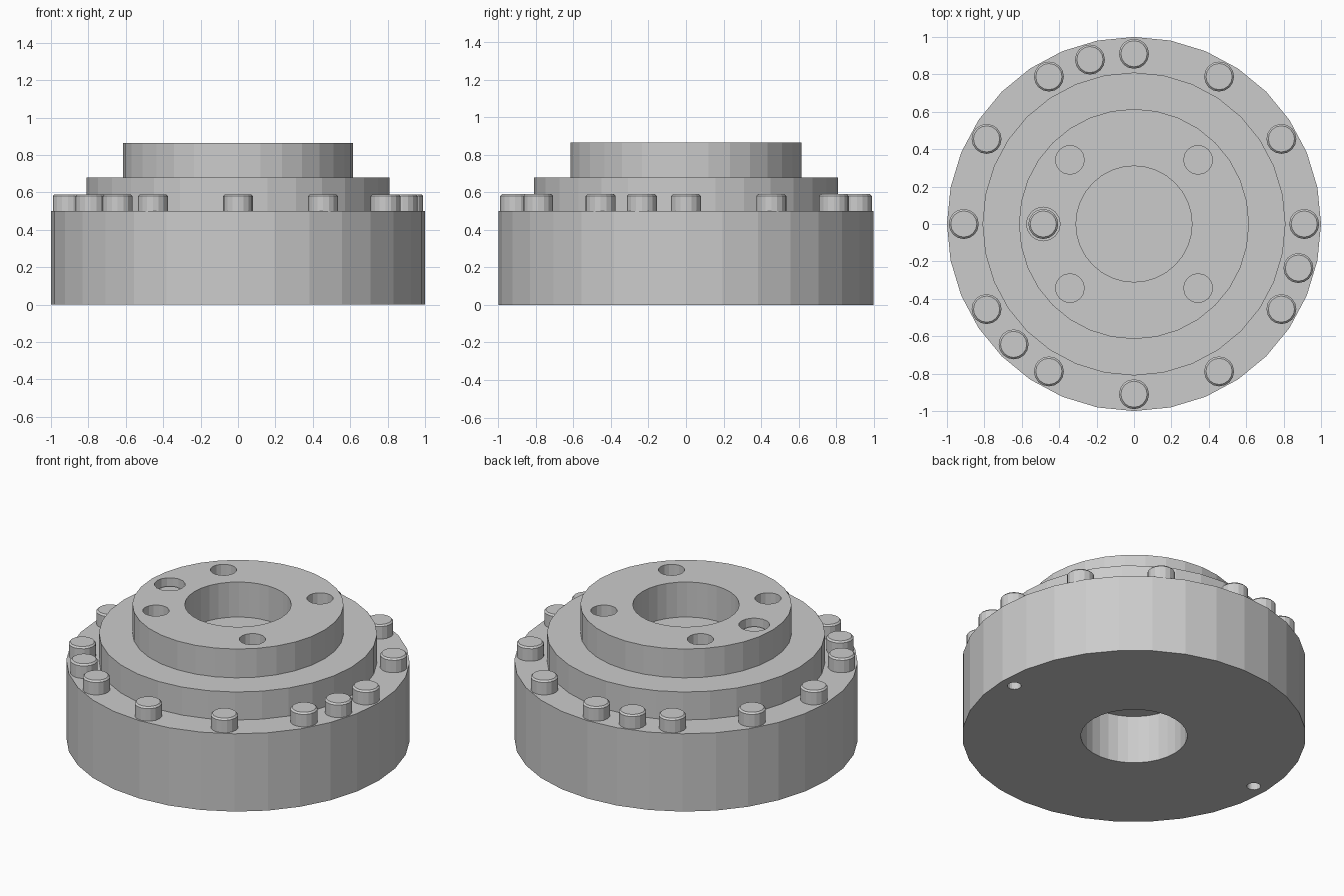
import bpy, bmesh
from math import cos, sin, pi, radians

if "Cube" in bpy.data.objects:
    bpy.data.objects.remove(bpy.data.objects["Cube"])


def lathe(name, profile, sides):
    """Revolve (radius, z) points about z; radius 0 closes an end."""
    bm = bmesh.new()
    rings = []
    for r, z in profile:
        rings.append([bm.verts.new((r * cos(2 * pi * i / sides), r * sin(2 * pi * i / sides), z))
                      for i in range(sides)])
    for a, b in zip(rings, rings[1:]):
        for i in range(sides):
            j = (i + 1) % sides
            bm.faces.new((a[i], a[j], b[j], b[i]))
    bm.faces.new(rings[0])
    bm.faces.new(rings[-1])
    bmesh.ops.recalc_face_normals(bm, faces=bm.faces)
    mesh = bpy.data.meshes.new(name)
    bm.to_mesh(mesh)
    bm.free()
    obj = bpy.data.objects.new(name, mesh)
    bpy.context.collection.objects.link(obj)
    return obj


def bolt(name, x, y, bottom, top):
    r, c = 0.08, 0.01
    obj = lathe(name, [(r, bottom), (r, top - c), (r - c, top)], 16)
    obj.location = (x, y, 0)
    return obj


def drill(body, x, y, r, z0, z1):
    cutter = lathe("hole_cutter", [(r, z0), (r, z1)], 16)
    cutter.location = (x, y, 0)
    cutter.hide_render = True
    cutter.hide_viewport = True
    mod = body.modifiers.new("hole", 'BOOLEAN')
    mod.operation = 'DIFFERENCE'
    mod.solver = 'EXACT'
    mod.object = cutter


# Stepped body with a blind bore at each end
body = lathe("flange_body", [
    (0.31, 0.31), (0.31, 0), (1, 0), (1, 0.5), (0.81, 0.5), (0.81, 0.68),
    (0.615, 0.68), (0.615, 0.865), (0.31, 0.865), (0.31, 0.64)], 32)

# Four mounting holes and one dowel hole in the top face
for k in range(4):
    a = radians(45 + 90 * k)
    drill(body, 0.485 * cos(a), 0.485 * sin(a), 0.077, 0.70, 1.0)
drill(body, -0.485, 0, 0.09, 0.74, 1.0)

# Two small holes in the underside
for x in (-0.91, 0.91):
    drill(body, x, 0, 0.04, -0.1, 0.2)

# Ring of twelve bolts plus three extra between them
for k, deg in enumerate(list(range(0, 360, 30)) + [105, 225, 345]):
    a = radians(deg)
    bolt(f"rim_bolt_{k + 1}", 0.91 * cos(a), 0.91 * sin(a), 0.47, 0.59)

# Sunken dowel pin
bolt("dowel_pin", -0.485, 0, 0.72, 0.82)
